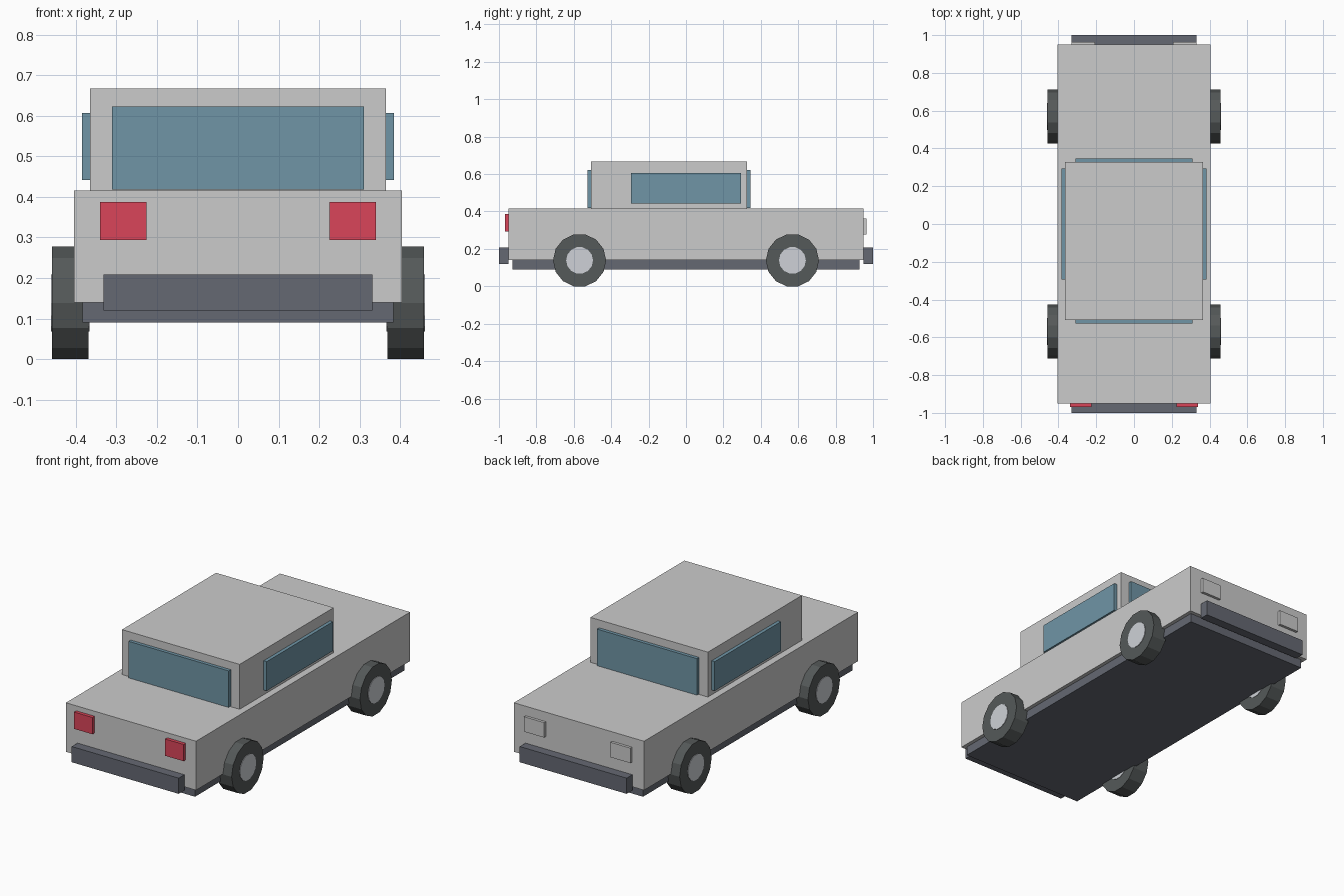
import bpy, bmesh
from math import pi
from mathutils import Matrix

if "Cube" in bpy.data.objects:
    bpy.data.objects.remove(bpy.data.objects["Cube"])


def material(name, rgb):
    m = bpy.data.materials.new(name)
    m.diffuse_color = (*rgb, 1)
    m.use_nodes = True
    m.node_tree.nodes["Principled BSDF"].inputs["Base Color"].default_value = m.diffuse_color
    return m


GLASS = material("glass", (0.16, 0.30, 0.38))
DARK = material("dark_trim", (0.13, 0.14, 0.17))
TYRE = material("rubber", (0.09, 0.10, 0.10))
METAL = material("hub_metal", (0.62, 0.64, 0.68))
RED = material("red_lens", (0.70, 0.06, 0.10))
CLEAR = material("clear_lens", (0.85, 0.85, 0.83))


def finish(name, bm, mat):
    mesh = bpy.data.meshes.new(name)
    bm.to_mesh(mesh)
    bm.free()
    obj = bpy.data.objects.new(name, mesh)
    bpy.context.collection.objects.link(obj)
    if mat:
        mesh.materials.append(mat)
    return obj


def box(name, x, y, z, mat=None):
    """Box from (min, max) ranges on each axis."""
    bm = bmesh.new()
    bmesh.ops.create_cube(bm, size=1)
    for v in bm.verts:
        for i, (lo, hi) in enumerate((x, y, z)):
            v.co[i] = lo if v.co[i] < 0 else hi
    return finish(name, bm, mat)


def disc(name, radius, x, y, z, mat):
    """14-sided cylinder lying along x, flat side down."""
    bm = bmesh.new()
    bmesh.ops.create_cone(bm, cap_ends=True, segments=14, radius1=radius,
                          radius2=radius, depth=x[1] - x[0],
                          matrix=Matrix.Rotation(pi / 2, 4, 'Y'))
    # put a corner on the y axis so a flat rests on the ground
    tip = max(v.co.y for v in bm.verts)
    if tip < radius * 0.999:
        bmesh.ops.rotate(bm, verts=bm.verts,
                         matrix=Matrix.Rotation(pi / 14, 3, 'X'))
    bmesh.ops.translate(bm, verts=bm.verts, vec=((x[0] + x[1]) / 2, y, z))
    return finish(name, bm, mat)


def mirrored(x, s):
    return tuple(sorted((x[0] * s, x[1] * s)))


# Body, cabin and underside
box("body", (-0.404, 0.404), (-0.949, 0.949), (0.14, 0.415))
box("cabin", (-0.365, 0.365), (-0.507, 0.327), (0.415, 0.667))
box("chassis", (-0.383, 0.383), (-0.928, 0.928), (0.09, 0.14), DARK)

# Front and rear glass, bumpers
box("windscreen", (-0.31, 0.31), (-0.526, -0.507), (0.418, 0.623), GLASS)
box("rear_window", (-0.31, 0.31), (0.327, 0.346), (0.418, 0.623), GLASS)
box("front_bumper", (-0.332, 0.332), (-1.0, -0.949), (0.12, 0.208), DARK)
box("rear_bumper", (-0.332, 0.332), (0.949, 1.0), (0.12, 0.208), DARK)

for s, side in ((-1, "left"), (1, "right")):
    # Side glass and lamps
    box(f"side_window_{side}", mirrored((0.365, 0.384), s), (-0.294, 0.294),
        (0.442, 0.606), GLASS)
    box(f"red_lamp_{side}", mirrored((0.226, 0.34), s), (-0.968, -0.949),
        (0.293, 0.387), RED)
    box(f"clear_lamp_{side}", mirrored((0.206, 0.33), s), (0.949, 0.964),
        (0.278, 0.362), CLEAR)
    # Wheels with hubs
    for y, end in ((-0.569, "front"), (0.569, "rear")):
        disc(f"tyre_{end}_{side}", 0.142, mirrored((0.368, 0.458), s), y,
             0.1385, TYRE)
        disc(f"hub_{end}_{side}", 0.072, mirrored((0.366, 0.461), s), y,
             0.1385, METAL)
